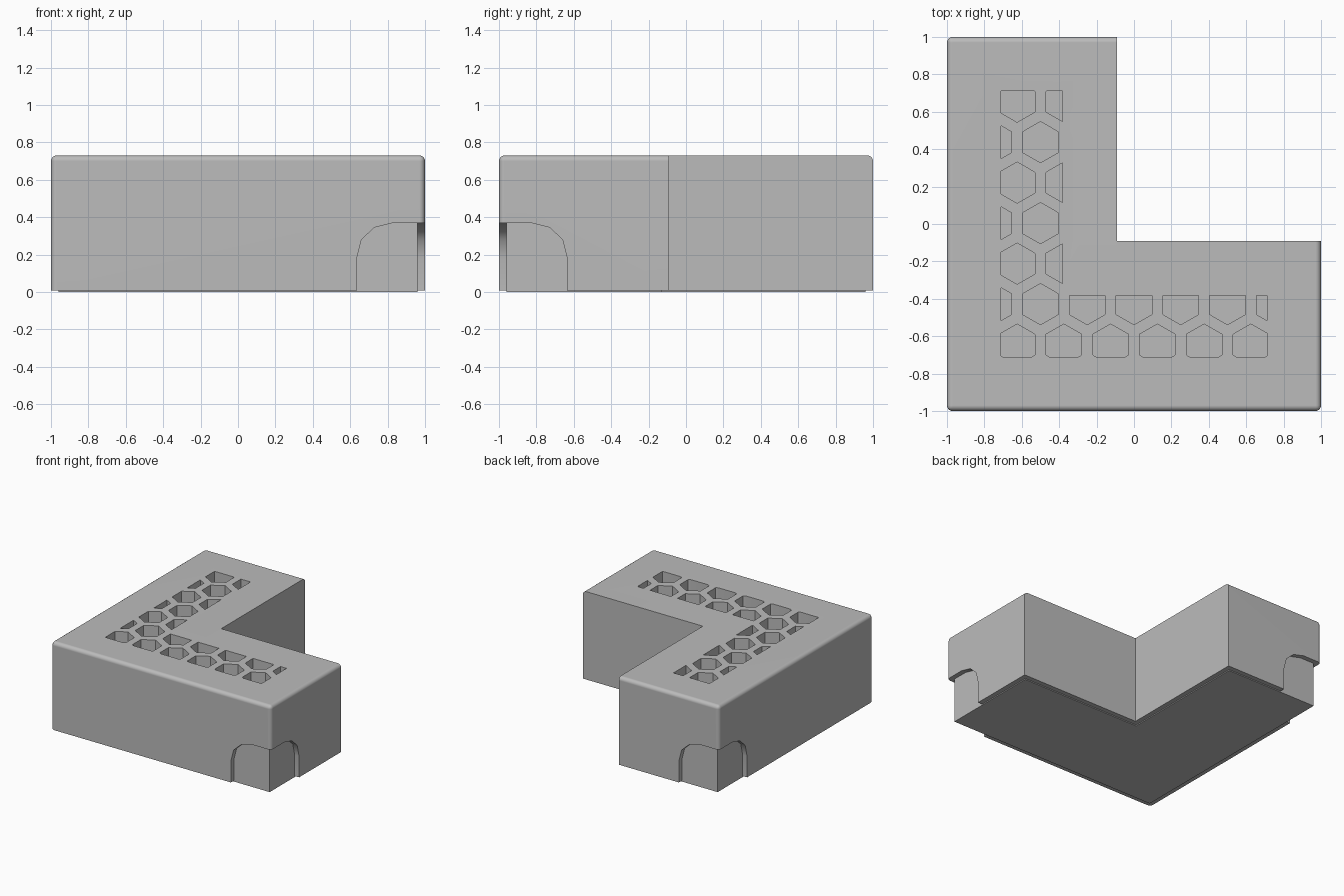
import bpy, bmesh, math
from mathutils import Vector

if "Cube" in bpy.data.objects:
    bpy.data.objects.remove(bpy.data.objects["Cube"], do_unlink=True)

TOP, LIP, INNER, WALL = 0.73, 0.008, -0.09, 0.04

grey = bpy.data.materials.new("plain_grey")
grey.use_nodes = True
colour = (0.5, 0.5, 0.5, 1)
grey.diffuse_color = colour
grey.node_tree.nodes["Principled BSDF"].inputs["Base Color"].default_value = colour


def finish(bm, name):
    bmesh.ops.recalc_face_normals(bm, faces=bm.faces)
    mesh = bpy.data.meshes.new(name)
    bm.to_mesh(mesh)
    bm.free()
    mesh.materials.append(grey)
    obj = bpy.data.objects.new(name, mesh)
    bpy.context.collection.objects.link(obj)
    return obj


def prism(bm, points, direction):
    """Extrude a planar outline along a direction."""
    face = bm.faces.new([bm.verts.new(p) for p in points])
    extrude(bm, [face], direction)


def extrude(bm, faces, direction):
    result = bmesh.ops.extrude_face_region(bm, geom=faces, use_keep_orig=True)
    moved = [v for v in result["geom"] if isinstance(v, bmesh.types.BMVert)]
    bmesh.ops.translate(bm, verts=moved, vec=direction)


def corner_outline(inset, z):
    """L-shaped plan, pulled in on every side by inset."""
    a, b = 1 - inset, INNER - inset
    return [(-a, -a, z), (a, -a, z), (a, b, z), (b, b, z), (b, a, z), (-a, a, z)]


# L-shaped body with rounded outer edges
bm = bmesh.new()
prism(bm, corner_outline(0, LIP), (0, 0, TOP - LIP))


def is_outer(edge):
    a, b = (v.co for v in edge.verts)
    mid = (a + b) / 2
    if abs(a.z - b.z) > 0.1:
        return abs(mid.x) > 0.99 and abs(mid.y) > 0.99
    return mid.z > TOP - 0.01 and max(abs(mid.x), abs(mid.y)) > 0.99


bmesh.ops.recalc_face_normals(bm, faces=bm.faces)
bmesh.ops.bevel(bm, geom=[e for e in bm.edges if is_outer(e)], offset=0.03,
                segments=4, profile=0.5, affect='EDGES', clamp_overlap=True)
body = finish(bm, "corner_body")

# Honeycomb pockets, trimmed to a band along each arm
PITCH, RADIUS, DEPTH = 0.25, 0.11, 0.25
ROW = PITCH * math.sqrt(3) / 2
NEAR, FAR, BAND = -0.71, 0.71, -0.383


def hex_pocket(bm, cx, cy):
    part = bmesh.new()
    bmesh.ops.create_circle(part, cap_ends=True, segments=6, radius=RADIUS)
    for v in part.verts:
        a = math.atan2(v.co.y, v.co.x)
        a = math.radians(30 + 60 * round((a - math.radians(30)) / math.radians(60)))
        v.co = (cx + RADIUS * math.cos(a), cy + RADIUS * math.sin(a), TOP - DEPTH)
    upright = cx < -0.45 or cy > -0.3
    xmax, ymax = (BAND, FAR) if upright else (FAR, BAND)
    for point, normal in (((NEAR, 0, 0), (-1, 0, 0)), ((xmax, 0, 0), (1, 0, 0)),
                          ((0, NEAR, 0), (0, -1, 0)), ((0, ymax, 0), (0, 1, 0))):
        bmesh.ops.bisect_plane(part, geom=part.verts[:] + part.edges[:] + part.faces[:],
                               plane_co=point, plane_no=normal, clear_outer=True)
    for face in part.faces:
        prism(bm, [v.co.copy() for v in face.verts], (0, 0, DEPTH + 0.1))
    part.free()


bm = bmesh.new()
for row in range(7):
    for col in range(7 if row < 2 else 2):
        shift = 0 if row % 2 else PITCH / 2
        hex_pocket(bm, -0.75 + shift + col * PITCH, -0.645 + row * ROW)
cutters = [finish(bm, "pocket_cutter")]

# Arched recesses on both sides of the two far corners
arch = [(0.635, -0.1), (0.635, 0.18), (0.66, 0.28), (0.73, 0.345),
        (0.83, 0.37), (1.1, 0.37), (1.1, -0.1)]
side = -1 + WALL
for swap in (False, True):
    for on_end in (False, True):
        bm = bmesh.new()
        if on_end:
            outline, push = [(-side, -u, z) for u, z in arch], Vector((0.2, 0, 0))
        else:
            outline, push = [(u, side, z) for u, z in arch], Vector((0, -0.2, 0))
        if swap:
            outline = [(y, x, z) for x, y, z in outline]
            push = Vector((push.y, push.x, 0))
        prism(bm, outline, push)
        cutters.append(finish(bm, "arch_cutter"))

for cutter in cutters:
    cutter.hide_render = True
    mod = body.modifiers.new("cut", 'BOOLEAN')
    mod.operation, mod.solver, mod.object = 'DIFFERENCE', 'EXACT', cutter

# Bake the cuts and drop the cutters
bpy.context.view_layer.update()
baked = bpy.data.meshes.new_from_object(
    body.evaluated_get(bpy.context.evaluated_depsgraph_get()))
body.modifiers.clear()
body.data = baked
for cutter in cutters:
    bpy.data.objects.remove(cutter, do_unlink=True)

bpy.ops.object.select_all(action='DESELECT')
body.select_set(True)
bpy.context.view_layer.objects.active = body
bpy.ops.object.shade_smooth_by_angle(angle=math.radians(38))
weighted = body.modifiers.new("even_shading", 'WEIGHTED_NORMAL')
weighted.keep_sharp = True

# Base plate set in from the walls
bm = bmesh.new()
prism(bm, corner_outline(WALL, 0), (0, 0, LIP))
finish(bm, "base_plate")
